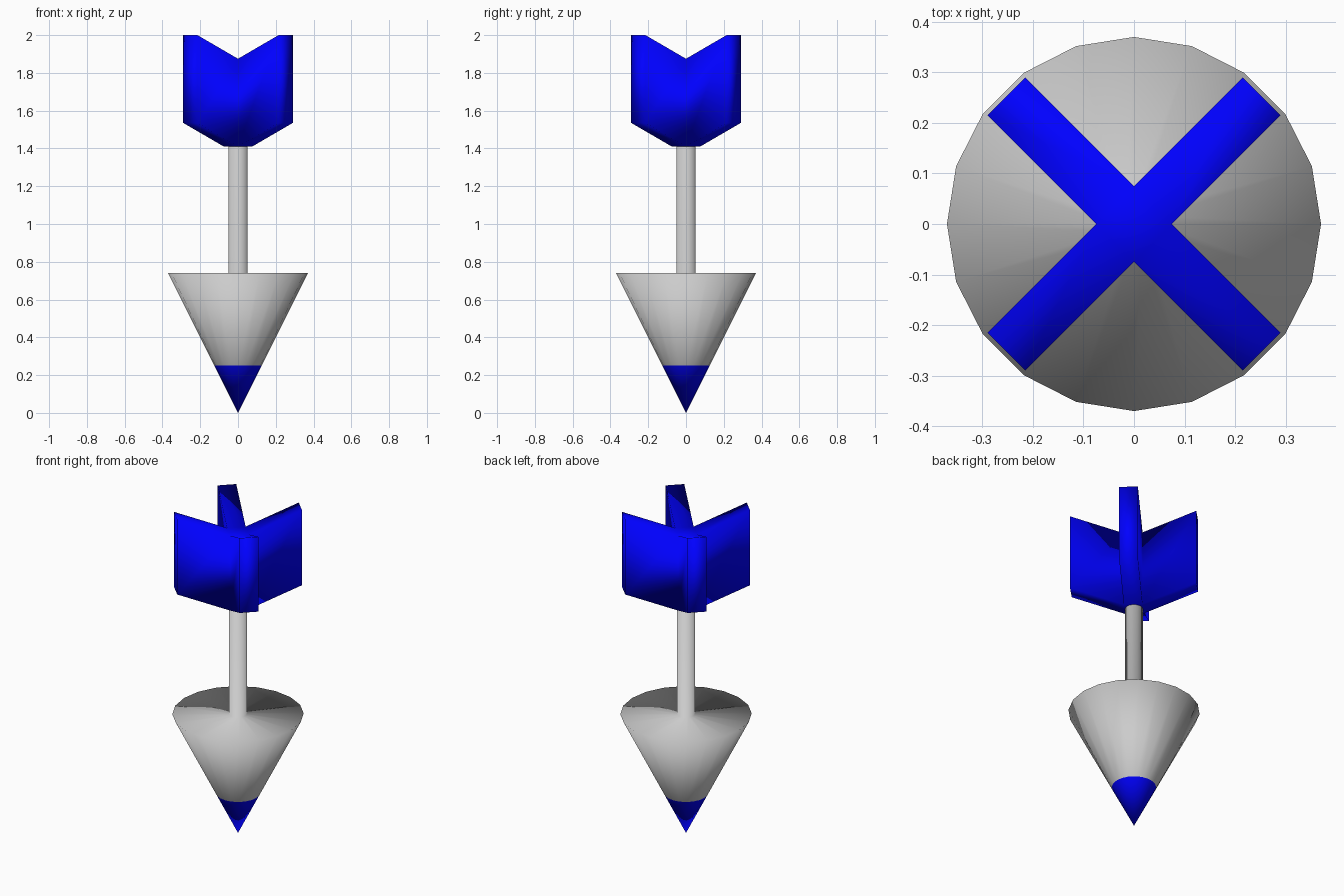
import bpy, bmesh, math
from mathutils import Matrix

if "Cube" in bpy.data.objects:
    bpy.data.objects.remove(bpy.data.objects["Cube"])

SIDES = 20

blue = bpy.data.materials.new("blue")
blue.diffuse_color = (0.0, 0.0, 1.0, 1)
blue.use_nodes = True
blue.node_tree.nodes["Principled BSDF"].inputs["Base Color"].default_value = blue.diffuse_color


def finish(name, bm, mat=None):
    """Turn the bmesh into a smooth-shaded object."""
    for face in bm.faces:
        face.smooth = True
    mesh = bpy.data.meshes.new(name)
    bm.to_mesh(mesh)
    bm.free()
    if mat:
        mesh.materials.append(mat)
    bpy.context.collection.objects.link(bpy.data.objects.new(name, mesh))


def lathe(name, profile, mat=None):
    """Turn a (radius, height) profile, listed from bottom to top, around z."""
    bm = bmesh.new()
    verts = [bm.verts.new((r, 0, z)) for r, z in profile]
    edges = [bm.edges.new(pair) for pair in zip(verts, verts[1:])]
    bmesh.ops.spin(bm, geom=verts + edges, cent=(0, 0, 0), axis=(0, 0, 1),
                   angle=math.tau, steps=SIDES)
    bmesh.ops.remove_doubles(bm, verts=bm.verts, dist=0.001)
    bmesh.ops.recalc_face_normals(bm, faces=bm.faces)
    # The lowest sloping faces must look downwards
    bm.faces.ensure_lookup_table()
    low = min(bm.faces, key=lambda f: f.calc_center_median().z)
    if low.normal.z > 0:
        bmesh.ops.reverse_faces(bm, faces=bm.faces)
    finish(name, bm, mat)


# Arrow point, then head and shaft in one piece
lathe("arrow_tip", [(0, 0), (0.125, 0.25)], blue)
lathe("head_and_shaft", [(0.125, 0.25), (0.37, 0.74), (0.05, 0.74), (0.05, 1.41), (0, 1.41)])

# Fletching: square core with four fins extruded from its sides
HALF, REACH = 0.053, 0.357
CORE_LOW, CORE_HIGH, FIN_LOW, FIN_HIGH = 1.41, 1.875, 1.535, 2.0

bm = bmesh.new()
bmesh.ops.create_cube(bm, size=1, matrix=Matrix.Translation((0, 0, (CORE_LOW + CORE_HIGH) / 2))
                      @ Matrix.Diagonal((2 * HALF, 2 * HALF, CORE_HIGH - CORE_LOW, 1)))
bm.normal_update()
sides = [f for f in bm.faces if abs(f.normal.z) < 0.5]
for face in sides:
    out = face.normal.copy()
    end = bmesh.ops.extrude_discrete_faces(bm, faces=[face])["faces"][0]
    for v in end.verts:
        v.co += out * (REACH - HALF)
        v.co.z = FIN_LOW if v.co.z < 1.6 else FIN_HIGH
bmesh.ops.rotate(bm, verts=bm.verts, matrix=Matrix.Rotation(math.pi / 4, 3, 'Z'))
bmesh.ops.recalc_face_normals(bm, faces=bm.faces)
finish("fletching", bm, blue)
